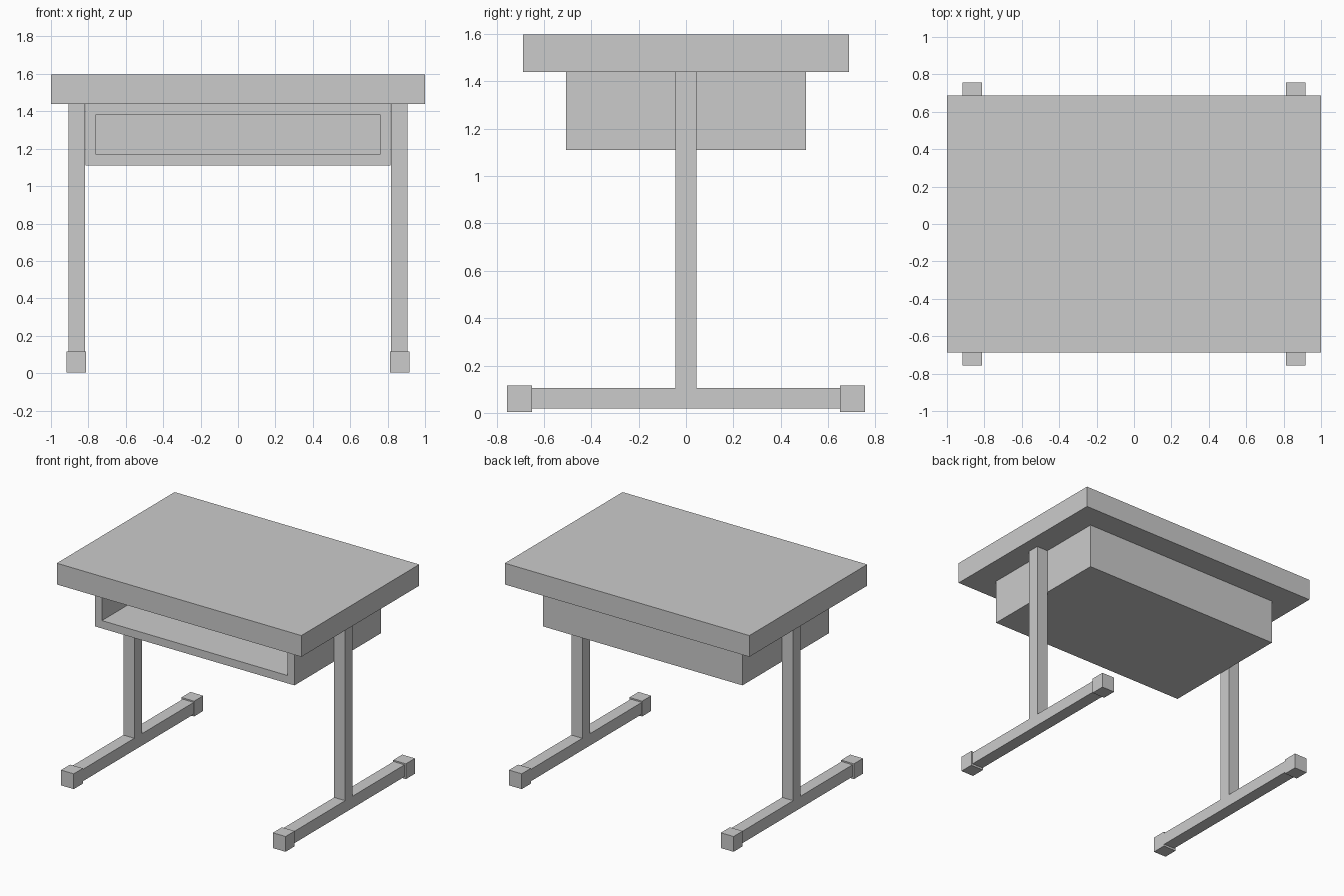
import bpy, bmesh
from mathutils import Vector

if "Cube" in bpy.data.objects:
    bpy.data.objects.remove(bpy.data.objects["Cube"])


def box(name, lo, hi, mirror=(False, False)):
    """Axis-aligned box between two corners, optionally mirrored about the world origin."""
    lo, hi = Vector(lo), Vector(hi)
    bm = bmesh.new()
    bmesh.ops.create_cube(bm, size=1)
    bmesh.ops.scale(bm, vec=hi - lo, verts=bm.verts)
    bmesh.ops.translate(bm, vec=(lo + hi) / 2, verts=bm.verts)
    mesh = bpy.data.meshes.new(name)
    bm.to_mesh(mesh)
    bm.free()
    obj = bpy.data.objects.new(name, mesh)
    bpy.context.collection.objects.link(obj)
    if any(mirror):
        mod = obj.modifiers.new("Mirror", 'MIRROR')
        mod.use_axis = (mirror[0], mirror[1], False)
        mod.use_mirror_merge = False
    return obj


# Desktop slab
box("desktop", (-1, -0.688, 1.44), (1, 0.688, 1.597))

# Storage tray: inset the front face and push it back to leave an open shelf
tray = box("storage_tray", (-0.816, -0.506, 1.11), (0.816, 0.506, 1.44))
bm = bmesh.new()
bm.from_mesh(tray.data)
bm.normal_update()
front = min(bm.faces, key=lambda f: f.calc_center_median().y)
bmesh.ops.inset_region(bm, faces=[front], thickness=0.058, use_even_offset=True)
back = bmesh.ops.extrude_face_region(bm, geom=[front])["geom"]
bmesh.ops.translate(bm, vec=(0, 0.955, 0),
                    verts=[v for v in back if isinstance(v, bmesh.types.BMVert)])
if front.is_valid:
    bmesh.ops.delete(bm, geom=[front], context='FACES_ONLY')
bmesh.ops.recalc_face_normals(bm, faces=bm.faces)
bm.to_mesh(tray.data)
bm.free()

# Uprights, floor rails and end caps
box("upright_leg", (0.817, -0.044, 0.105), (0.907, 0.044, 1.44), (True, False))
box("floor_rail", (0.817, -0.66, 0.018), (0.907, 0.66, 0.106), (True, False))
box("rail_end_cap", (0.814, 0.65, 0.003), (0.918, 0.756, 0.116), (True, True))
